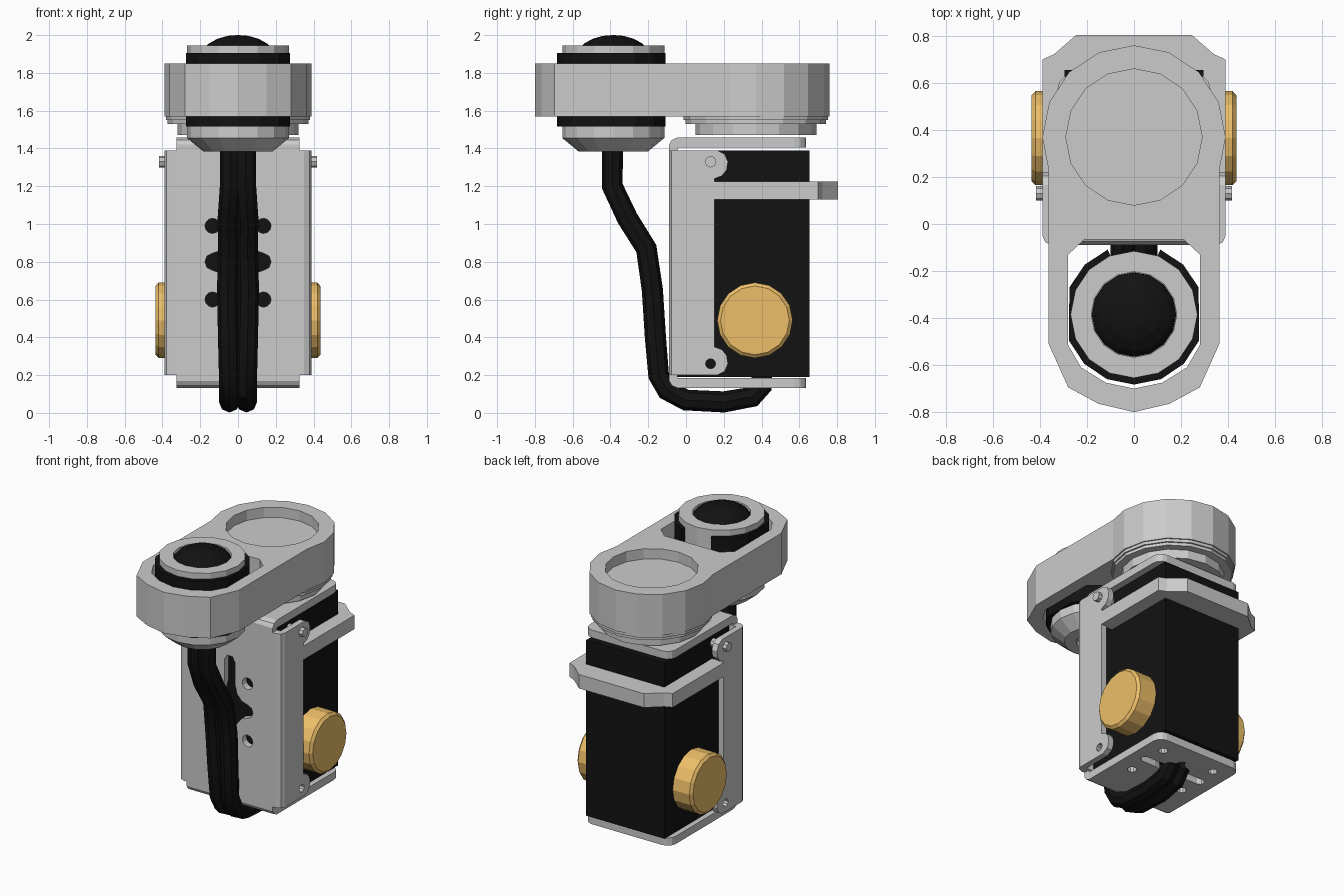
import bpy, bmesh
from math import sin, cos, pi, radians
from mathutils import Vector

if "Cube" in bpy.data.objects:
    bpy.data.objects.remove(bpy.data.objects["Cube"])


def material(name, rgb):
    m = bpy.data.materials.new(name)
    m.diffuse_color = (*rgb, 1)
    m.use_nodes = True
    m.node_tree.nodes["Principled BSDF"].inputs["Base Color"].default_value = m.diffuse_color
    return m


BLACK = material("black", (0.006, 0.006, 0.006))
GOLD = material("gold", (0.85, 0.52, 0.14))


def finish(name, bm, mat=None):
    bmesh.ops.recalc_face_normals(bm, faces=bm.faces)
    me = bpy.data.meshes.new(name)
    bm.to_mesh(me)
    bm.free()
    ob = bpy.data.objects.new(name, me)
    bpy.context.collection.objects.link(ob)
    if mat:
        me.materials.append(mat)
    return ob


def prism(name, pts, axis, lo, hi, mat=None):
    """Extrude a 2D outline along an axis (x: pts=yz, y: pts=xz, z: pts=xy)."""
    place = {"x": lambda a, b, c: (c, a, b), "y": lambda a, b, c: (a, c, b),
             "z": lambda a, b, c: (a, b, c)}[axis]
    bm = bmesh.new()
    rings = [[bm.verts.new(place(a, b, c)) for a, b in pts] for c in (lo, hi)]
    for r in rings:
        bm.faces.new(r)
    n = len(pts)
    for i in range(n):
        j = (i + 1) % n
        bm.faces.new((rings[0][i], rings[0][j], rings[1][j], rings[1][i]))
    return finish(name, bm, mat)


def circle(a, b, r, n=16):
    return [(a + r * cos(2 * pi * i / n), b + r * sin(2 * pi * i / n)) for i in range(n)]


def rect(a0, a1, b0, b1):
    return [(a0, b0), (a1, b0), (a1, b1), (a0, b1)]


def lathe(name, profile, centre, direction="Z", mat=None, n=16):
    """Stack circles of (radius, height) along a direction and cap both ends."""
    rot = Vector((0, 0, 1)).rotation_difference(
        Vector({"Z": (0, 0, 1), "X": (1, 0, 0), "-X": (-1, 0, 0)}[direction]))
    bm = bmesh.new()
    rings = [[bm.verts.new(rot @ Vector((x, y, h)) + Vector(centre))
              for x, y in circle(0, 0, r, n)] for r, h in profile]
    for p, q in zip(rings, rings[1:]):
        for i in range(n):
            j = (i + 1) % n
            bm.faces.new((p[i], p[j], q[j], q[i]))
    bm.faces.new(rings[0])
    bm.faces.new(rings[-1])
    return finish(name, bm, mat)


def cut(ob, *cutters):
    for c in cutters:
        mod = ob.modifiers.new("cut", "BOOLEAN")
        mod.operation = "DIFFERENCE"
        mod.solver = "EXACT"
        mod.object = c
        bpy.context.view_layer.objects.active = ob
        bpy.ops.object.modifier_apply(modifier=mod.name)
        bpy.data.objects.remove(c)


def cross(a, b, s=1, swap=False):
    """Rounded cross-shaped slot outline, long in the second direction."""
    q = [(.175, 0), (.165, .03), (.135, .045), (.09, .06), (.055, .1), (.04, .16), (.04, .31), (.02, .345)]
    pts = q + [(-x, y) for x, y in q[::-1]]
    pts += [(-x, -y) for x, y in q[1:]] + [(x, -y) for x, y in q[:0:-1]]
    return [(a + s * y, b + s * x) if swap else (a + s * x, b + s * y) for x, y in pts]


MID = 0.795  # the bracket is symmetric about this height

# Motor body and side knobs
prism("motor_body", rect(-.295, .295, -.045, .655), "z", .19, 1.39, BLACK)
knob = [(.2, .28), (.2, .42), (.182, .436)]
lathe("knob_right", knob, (0, .365, .49), "X", GOLD)
lathe("knob_left", knob, (0, .365, .49), "-X", GOLD)

# Clamp band around the body
half = [(.39, .0), (.39, .70), (.34, .722), (.245, .805)]
band = prism("clamp_band", half + [(-x, y) for x, y in half[::-1]], "z", 1.13, 1.225)
cut(band, prism("cutter", rect(-.293, .293, -.2, .653), "z", 1, 1.4))
cut(band, prism("cutter", rect(-.6, .6, -.2, .14), "z", 1, 1.4))

# Bracket front plate with holes and slot
edge = [(.39, -.04), (.39, -.05), (.378, -.077), (.35, -.09)]
plate = prism("bracket_front", edge + [(-x, y) for x, y in edge[::-1]], "z", .2, 1.39)
cut(plate, prism("cutter", cross(0, .8), "y", -.2, .1))
for x in (-.135, .135):
    for z in (.6, .99):
        cut(plate, prism("cutter", circle(x, z, .04, 12), "y", -.2, .1))

# Bracket side flanges with rounded ears, and pivot screws
ear = [(-.04, 1.39), (.165, 1.39), (.205, 1.37), (.222, 1.33), (.215, 1.285), (.19, 1.255), (.15, 1.24)]
flange = ear + [(y, 2 * MID - z) for y, z in ear[::-1]]
for side, s in (("right", 1), ("left", -1)):
    ob = prism("bracket_flange_" + side, flange, "x", s * .35, s * .39)
    cut(ob, prism("cutter", circle(.13, .26, .027, 10), "x", s * .3, s * .45))
    prism("pivot_screw_" + side, circle(.13, 1.33, .031, 8), "x", s * .29, s * .417)

# Bracket top and bottom tabs, bent from the front plate
tab = [(-.09, 1.38), (-.09, 1.42), (-.075, 1.445), (-.045, 1.458),
       (.635, 1.458), (.635, 1.405), (-.045, 1.405), (-.045, 1.38)]
for name, up in (("bracket_top", True), ("bracket_bottom", False)):
    ob = prism(name, tab if up else [(y, 2 * MID - z) for y, z in tab], "x", -.325, .325)
    bm = bmesh.new()
    bm.from_mesh(ob.data)
    corner = [e for e in bm.edges if all(v.co.y > .6 for v in e.verts)
              and abs(e.verts[0].co.x - e.verts[1].co.x) < .01]
    bmesh.ops.bevel(bm, geom=corner, offset=.06, segments=3, profile=.5, affect="EDGES")
    bm.to_mesh(ob.data)
    bm.free()
    z0, z1 = (1.395, 1.5) if up else (.1, .2)
    cut(ob, prism("cutter", cross(0, .37, .72, True), "z", z0, z1))
    for x in (-.2, .2):
        for y in (.22, .52):
            cut(ob, prism("cutter", circle(x, y, .03, 10), "z", z0, z1))

# Turntable under the arm
lathe("turntable", [(.32, 1.47), (.32, 1.53), (.372, 1.53), (.372, 1.55), (.382, 1.55), (.382, 1.58)],
      (0, .37, 0))

# Swing arm with recessed disc and lens opening
arm_half = [(0, .76), (.149, .73), (.276, .646), (.36, .519), (.39, .37), (.363, .23),
            (.363, -.51), (.28, -.695), (.15, -.765), (0, -.80)]
arm = prism("swing_arm", arm_half + [(-x, y) for x, y in arm_half[-2:0:-1]], "z", 1.57, 1.85)
hole = [(.21, -.065), (.28, -.13), (.28, -.515), (.225, -.61), (.12, -.675), (0, -.70)]
cut(arm, prism("cutter", hole + [(-x, y) for x, y in hole[-2::-1]], "z", 1.4, 2),
    prism("cutter", circle(0, .37, .29), "z", 1.78, 2))

# Lens barrel, open black collar and dome
C = (0, -.385, 0)
lathe("lens_barrel", [(.11, 1.42), (.11, 1.385), (.185, 1.385), (.27, 1.455), (.27, 1.945),
                      (.182, 1.945), (.182, 1.90)], C)
arc = [radians(112 + i * 316 / 14) for i in range(15)]
outer = [(max(-.276, min(.276, .298 * cos(a))), C[1] + .298 * sin(a)) for a in arc]
inner = [(.262 * cos(a), C[1] + .262 * sin(a)) for a in arc[::-1]]
prism("lens_collar", outer + inner, "z", 1.515, 1.905, BLACK)
lathe("lens_dome", [(.18, 1.89), (.178, 1.93), (.155, 1.955), (.11, 1.98), (.055, 1.996), (.005, 2.0)],
      C, "Z", BLACK)

# Pair of cables from the lens to the bottom slot
path = [(.04, -.39, 1.43), (.04, -.39, 1.2), (.052, -.31, 1.03), (.05, -.21, .87), (.055, -.178, .65),
        (.05, -.162, .4), (.045, -.145, .2), (.045, -.1, .12), (.045, 0, .068), (.045, .2, .058),
        (.043, .35, .085), (.04, .4, .14), (.04, .4, .24)]
for side, s in (("right", 1), ("left", -1)):
    cu = bpy.data.curves.new("cable_" + side, "CURVE")
    cu.dimensions = "3D"
    cu.bevel_depth = .056
    cu.bevel_resolution = 2
    cu.use_fill_caps = True
    sp = cu.splines.new("POLY")
    sp.points.add(len(path) - 1)
    for p, (x, y, z) in zip(sp.points, path):
        p.co = (s * x, y, z, 1)
    cu.materials.append(BLACK)
    ob = bpy.data.objects.new("cable_" + side, cu)
    bpy.context.collection.objects.link(ob)
    bpy.ops.object.select_all(action="DESELECT")
    ob.select_set(True)
    bpy.context.view_layer.objects.active = ob
    bpy.ops.object.convert(target="MESH")
    bpy.ops.object.shade_smooth_by_angle(angle=radians(30))
